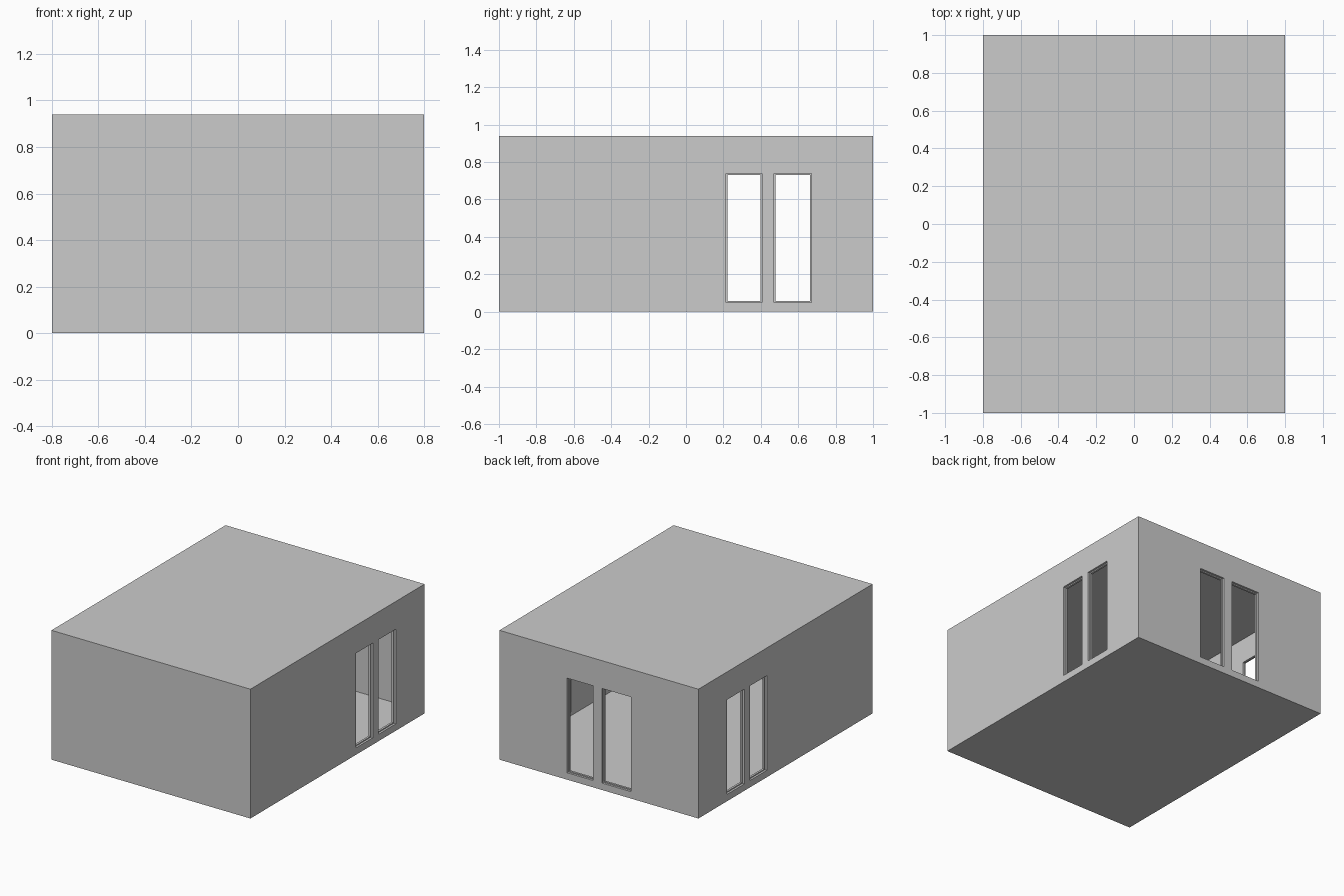
import bpy

if "Cube" in bpy.data.objects:
    bpy.data.objects.remove(bpy.data.objects["Cube"])

W, D, H, T = 0.8, 1.0, 0.94, 0.03   # half width, half depth, height, wall thickness
Z0, Z1 = 0.05, 0.738                # window sill and head
SIDE = [(0.215, 0.407), (0.471, 0.671)]    # window spans in y, both side walls
BACK = [(0.048, 0.256), (-0.256, -0.024)]  # window spans in x, back wall
F = 0.008                           # frame lip width


def box(name, x, y, z):
    bpy.ops.mesh.primitive_cube_add(
        size=1, location=[(a + b) / 2 for a, b in (x, y, z)])
    o = bpy.context.object
    o.name = name
    o.scale = [b - a for a, b in (x, y, z)]
    bpy.ops.object.transform_apply(location=True, rotation=True, scale=True)
    return o


def cut(target, cutter):
    m = target.modifiers.new("cut", 'BOOLEAN')
    m.operation, m.solver, m.object = 'DIFFERENCE', 'EXACT', cutter
    cutter.hide_render = True
    cutter.hide_set(True)


# Hollow room
room = box("room", (-W, W), (-D, D), (0, H))
cut(room, box("interior_cutter", (-W + T, W - T), (-D + T, D - T), (T, H - T)))

# Window openings
for s in SIDE:
    cut(room, box("side_window_cutter", (-1, 1), s, (Z0, Z1)))
for s in BACK:
    cut(room, box("back_window_cutter", s, (0.8, 1.2), (Z0, Z1)))


# Thin lip around each opening, on the inner half of the wall
def frame(name, span, depth, along_y):
    a, b = span
    bars = [((a, a + F), (Z0, Z1)), ((b - F, b), (Z0, Z1)),
            ((a + F, b - F), (Z0, Z0 + F)), ((a + F, b - F), (Z1 - F, Z1))]
    for s, z in bars:
        if along_y:
            box(name, depth, s, z)
        else:
            box(name, s, depth, z)


for s in SIDE:
    frame("right_window_frame", s, (W - T, W - T / 2), True)
    frame("left_window_frame", s, (-W + T / 2, -W + T), True)
for s in BACK:
    frame("back_window_frame", s, (D - T, D - T / 2), False)
